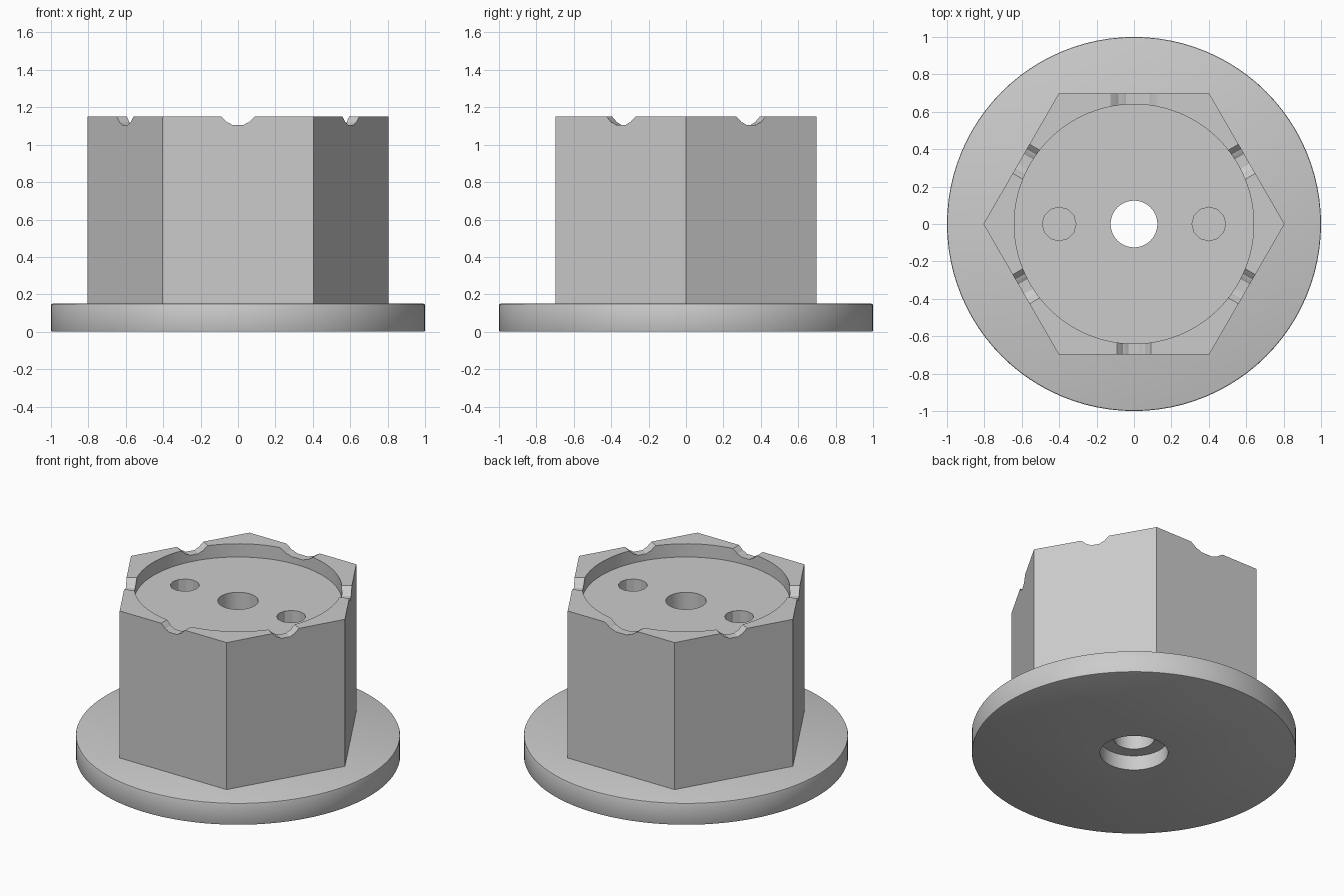
import bpy, bmesh, math
from mathutils import Matrix

cube = bpy.data.objects.get("Cube")
if cube:
    bpy.data.objects.remove(cube)

grey = bpy.data.materials.new("plain_grey")
grey.use_nodes = True
GREY = (0.6, 0.6, 0.6, 1)
grey.diffuse_color = GREY
grey.node_tree.nodes["Principled BSDF"].inputs["Base Color"].default_value = GREY


def ring(radius, sides, x=0):
    steps = [math.tau * i / sides for i in range(sides)]
    return [(x + radius * math.cos(a), radius * math.sin(a)) for a in steps]


def prism(name, outline, low, high, matrix=None, bevel=0):
    """Closed prism from a counter-clockwise outline."""
    bm = bmesh.new()
    face = bm.faces.new([bm.verts.new((x, y, low)) for x, y in outline])
    top = bmesh.ops.extrude_face_region(bm, geom=[face])["geom"]
    verts = [v for v in top if isinstance(v, bmesh.types.BMVert)]
    bmesh.ops.translate(bm, verts=verts, vec=(0, 0, high - low))
    if bevel:
        rims = [e for e in bm.edges if abs(e.verts[0].co.z - e.verts[1].co.z) < 1e-5]
        bmesh.ops.bevel(bm, geom=rims, offset=bevel, segments=2, profile=0.5, affect="EDGES")
    if matrix:
        bm.transform(matrix)
    bmesh.ops.recalc_face_normals(bm, faces=bm.faces)
    mesh = bpy.data.meshes.new(name)
    bm.to_mesh(mesh)
    bm.free()
    mesh.materials.append(grey)
    obj = bpy.data.objects.new(name, mesh)
    bpy.context.collection.objects.link(obj)
    return obj


def activate(obj):
    bpy.ops.object.select_all(action="DESELECT")
    obj.select_set(True)
    bpy.context.view_layer.objects.active = obj


def cut(target, cutter):
    cutter.hide_render = True
    mod = target.modifiers.new("cut", "BOOLEAN")
    mod.operation = "DIFFERENCE"
    mod.solver = "EXACT"
    mod.object = cutter
    activate(target)
    bpy.ops.object.modifier_apply(modifier=mod.name)
    bpy.data.objects.remove(cutter)


# Round flange with a counterbored centre hole
flange = prism("flange", ring(1, 96), 0, 0.15, bevel=0.008)
cut(flange, prism("counterbore_cutter", ring(0.21, 48), -0.1, 0.1))
cut(flange, prism("flange_hole_cutter", ring(0.125, 48), -0.1, 0.3))

# Hexagonal body with a shallow round recess and three holes
body = prism("hex_body", ring(0.805, 6), 0.15, 1.15)
cut(body, prism("recess_cutter", ring(0.64, 96), 1.06, 1.3))
cut(body, prism("centre_hole_cutter", ring(0.125, 48), 0, 1.3))
for side in (-1, 1):
    cut(body, prism("pin_hole_cutter", ring(0.09, 12, side * 0.4), 0.6, 1.2))

# Stepped notches through the rim, one per hexagon side
half = [(0.03, 1.105), (0.045, 1.115), (0.06, 1.12), (0.07, 1.132), (0.09, 1.15), (0.09, 1.25)]
for i in range(6):
    turn = math.radians(30 + 60 * i)
    wider = 1.4 if i == 1 else 1.0
    right = [(x * wider, z) for x, z in half]
    outline = right + [(-x, z) for x, z in reversed(right)]
    # Stand the profile up, point it outward, then turn it to its side
    stand = Matrix(((0, 0, 1, 0), (1, 0, 0, 0), (0, 1, 0, 0), (0, 0, 0, 1)))
    cut(body, prism("notch_cutter", outline, 0.58, 0.78, Matrix.Rotation(turn, 4, "Z") @ stand))

for part in (flange, body):
    activate(part)
    bpy.ops.object.shade_smooth_by_angle(angle=math.radians(25))
